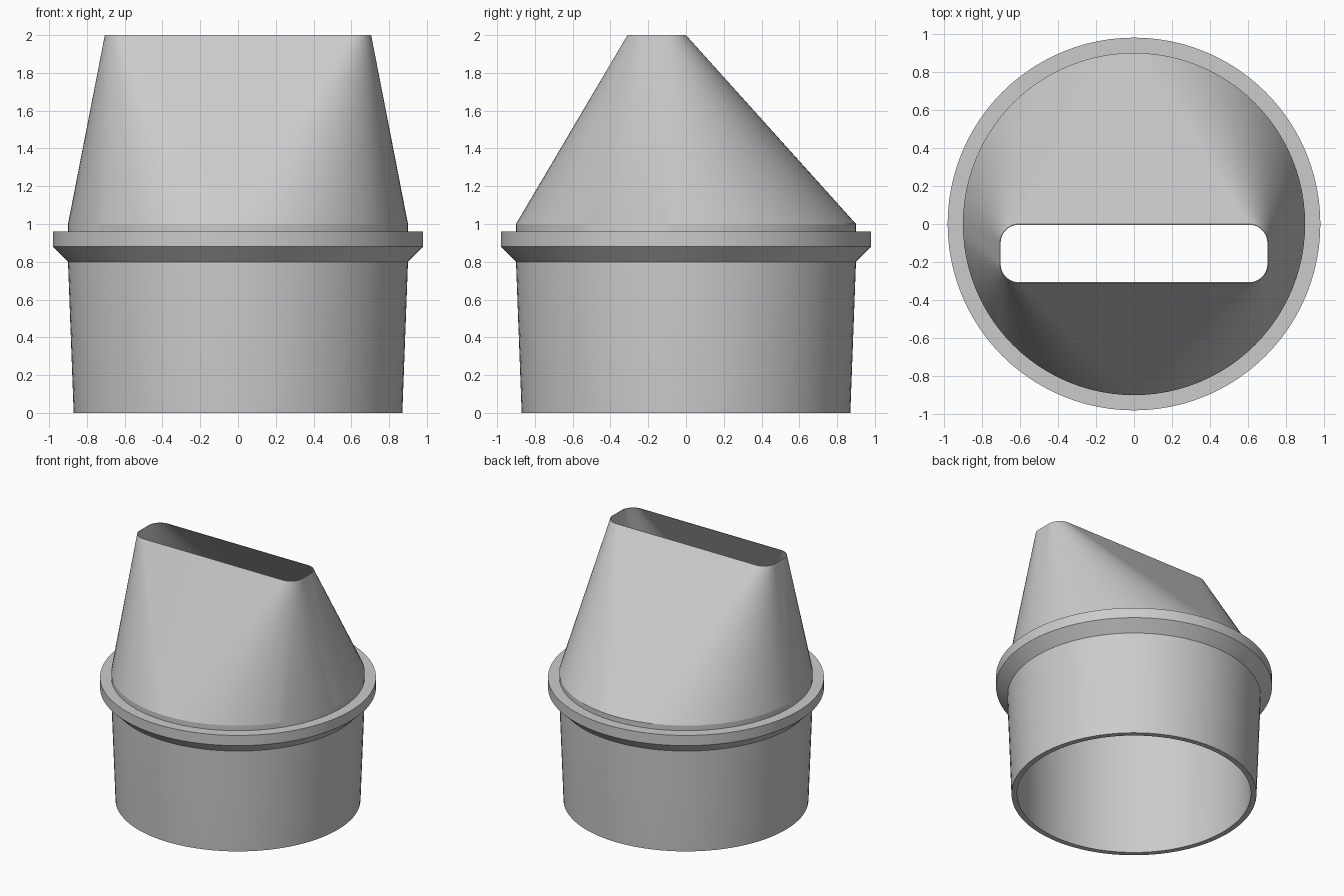
import bpy, bmesh
from math import sin, cos, pi, radians

cube = bpy.data.objects.get("Cube")
if cube:
    bpy.data.objects.remove(cube)

STEPS = 24  # segments per quadrant

grey = bpy.data.materials.new("light grey plastic")
grey.use_nodes = True
grey.diffuse_color = (0.6, 0.6, 0.6, 1)
grey.node_tree.nodes["Principled BSDF"].inputs["Base Color"].default_value = (0.6, 0.6, 0.6, 1)


def ring(z, radius, half_x=0, half_y=0, y=0):
    """Rounded rectangle of corner radius; a circle when the half sizes are zero."""
    points = []
    for q, (sx, sy) in enumerate(((1, 1), (-1, 1), (-1, -1), (1, -1))):
        for i in range(STEPS + 1):
            a = (q + i / STEPS) * pi / 2
            points.append((sx * half_x + radius * cos(a),
                           y + sy * half_y + radius * sin(a), z))
    return points


def loft(name, rings):
    """Closed shell through the rings, the last joined back to the first."""
    bm = bmesh.new()
    loops = [[bm.verts.new(p) for p in r] for r in rings]
    n = len(loops[0])
    for low, high in zip(loops, loops[1:] + loops[:1]):
        for i in range(n):
            j = (i + 1) % n
            bm.faces.new((low[i], low[j], high[j], high[i]))
    bmesh.ops.remove_doubles(bm, verts=bm.verts, dist=0.0001)
    bmesh.ops.recalc_face_normals(bm, faces=bm.faces)
    mesh = bpy.data.meshes.new(name)
    bm.to_mesh(mesh)
    bm.free()
    mesh.materials.append(grey)
    obj = bpy.data.objects.new(name, mesh)
    bpy.context.collection.objects.link(obj)
    bpy.ops.object.select_all(action='DESELECT')
    obj.select_set(True)
    bpy.context.view_layer.objects.active = obj
    bpy.ops.object.shade_smooth_by_angle(angle=radians(10))
    return obj


# Hollow sleeve that flows from a round socket into a flat slot nozzle
loft("nozzle_body", [
    ring(0, 0.87), ring(0.8, 0.9), ring(1, 0.9),
    ring(2, 0.1, 0.605, 0.055, -0.155),
    ring(2, 0.096, 0.605, 0.055, -0.155),
    ring(0.97, 0.845), ring(0, 0.83),
])

# Stop collar with a chamfered underside
loft("collar", [
    ring(0.8, 0.9), ring(0.88, 0.98), ring(0.96, 0.98),
    ring(0.96, 0.88), ring(0.8, 0.88),
])
